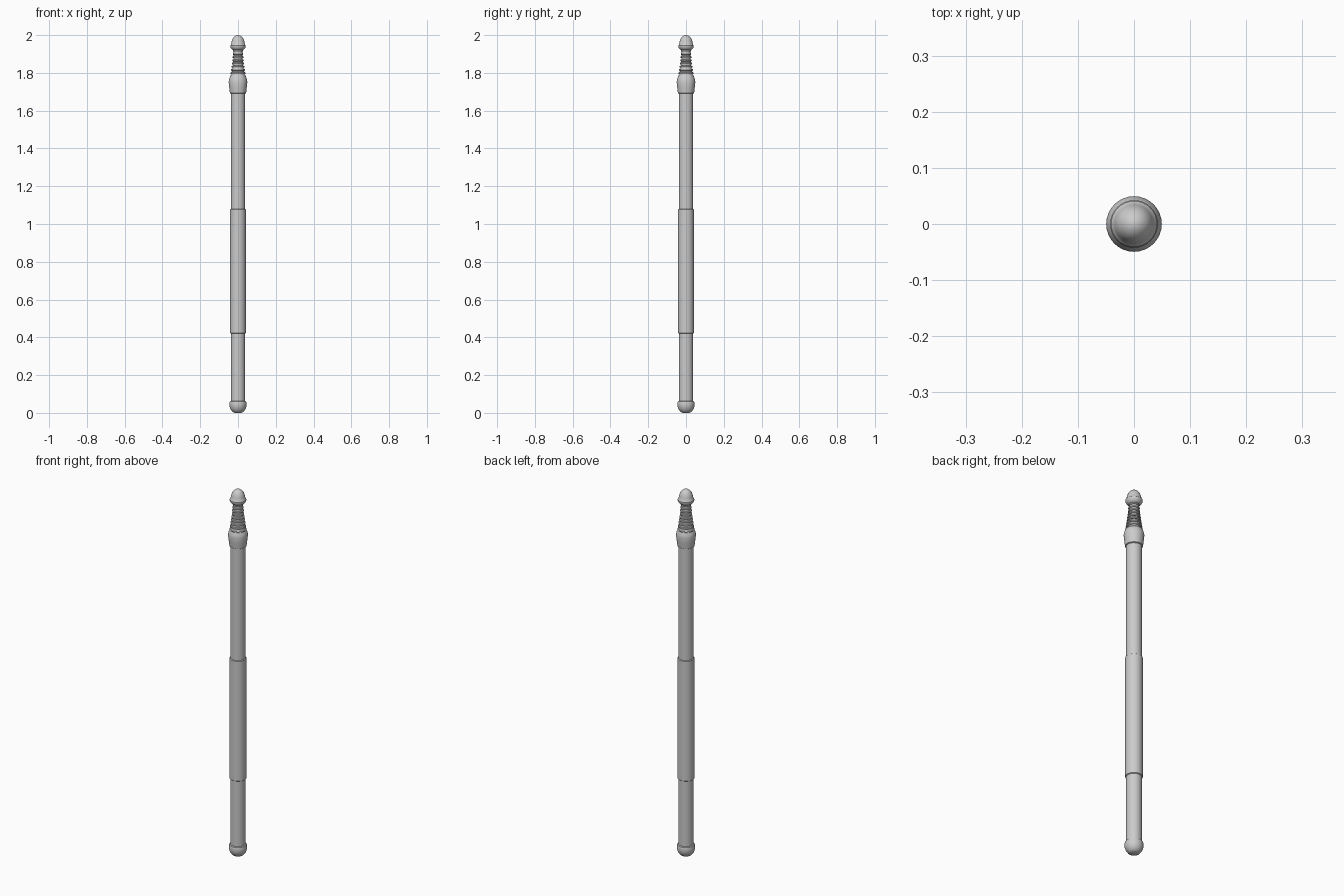
import bpy, bmesh, math

if "Cube" in bpy.data.objects:
    bpy.data.objects.remove(bpy.data.objects["Cube"])

SEG = 32

def lathe(name, profile, seg=SEG):
    """Spin a closed (radius, height) profile round the z axis."""
    bm = bmesh.new()
    rings = []
    for r, z in profile:
        rings.append([bm.verts.new((r * math.cos(2 * math.pi * i / seg),
                                    r * math.sin(2 * math.pi * i / seg), z)) for i in range(seg)])
    for a, b in zip(rings, rings[1:]):
        for i in range(seg):
            j = (i + 1) % seg
            bm.faces.new((a[i], a[j], b[j], b[i]))
    bm.faces.new(rings[0][::-1])
    bm.faces.new(rings[-1])
    me = bpy.data.meshes.new(name)
    bm.to_mesh(me)
    bm.free()
    ob = bpy.data.objects.new(name, me)
    bpy.context.collection.objects.link(ob)
    bpy.ops.object.select_all(action='DESELECT')
    ob.select_set(True)
    bpy.context.view_layer.objects.active = ob
    bpy.ops.object.shade_smooth_by_angle(angle=math.radians(35))
    return ob

# Rounded foot cap
lathe("foot_cap", [(0.018, 0.0), (0.03, 0.006), (0.040, 0.02), (0.045, 0.036),
                   (0.045, 0.052), (0.043, 0.06), (0.038, 0.063)])

# Shaft sections and the thicker grip between them
lathe("lower_shaft", [(0.038, 0.063), (0.038, 0.42)])
lathe("grip", [(0.038, 0.42), (0.042, 0.423), (0.042, 1.077), (0.038, 1.08)])
lathe("upper_shaft", [(0.038, 1.08), (0.038, 1.695)])

# Flared collar
lathe("collar", [(0.038, 1.69), (0.043, 1.693), (0.046, 1.72), (0.0495, 1.752),
                 (0.047, 1.765), (0.040, 1.785), (0.036, 1.79)])

# Tapered neck, bound with stacked rings
lathe("neck", [(0.041, 1.765), (0.036, 1.79), (0.029, 1.83), (0.024, 1.87), (0.022, 1.93)])
rings = 9
for k in range(rings):
    t = k / (rings - 1)
    z = 1.782 + 0.135 * t
    r = 0.040 - 0.022 * t + 0.006 * t * t
    lathe(f"neck_ring_{k + 1}", [(r - 0.005, z - 0.006), (r + 0.001, z - 0.004), (r + 0.0025, z),
                                 (r + 0.001, z + 0.004), (r - 0.005, z + 0.006)])

# Domed head with a stepped lower lip
lathe("head", [(0.022, 1.918), (0.034, 1.926), (0.041, 1.937), (0.041, 1.945), (0.037, 1.95),
               (0.034, 1.965), (0.029, 1.98), (0.021, 1.991), (0.011, 1.998), (0.003, 2.0)])
